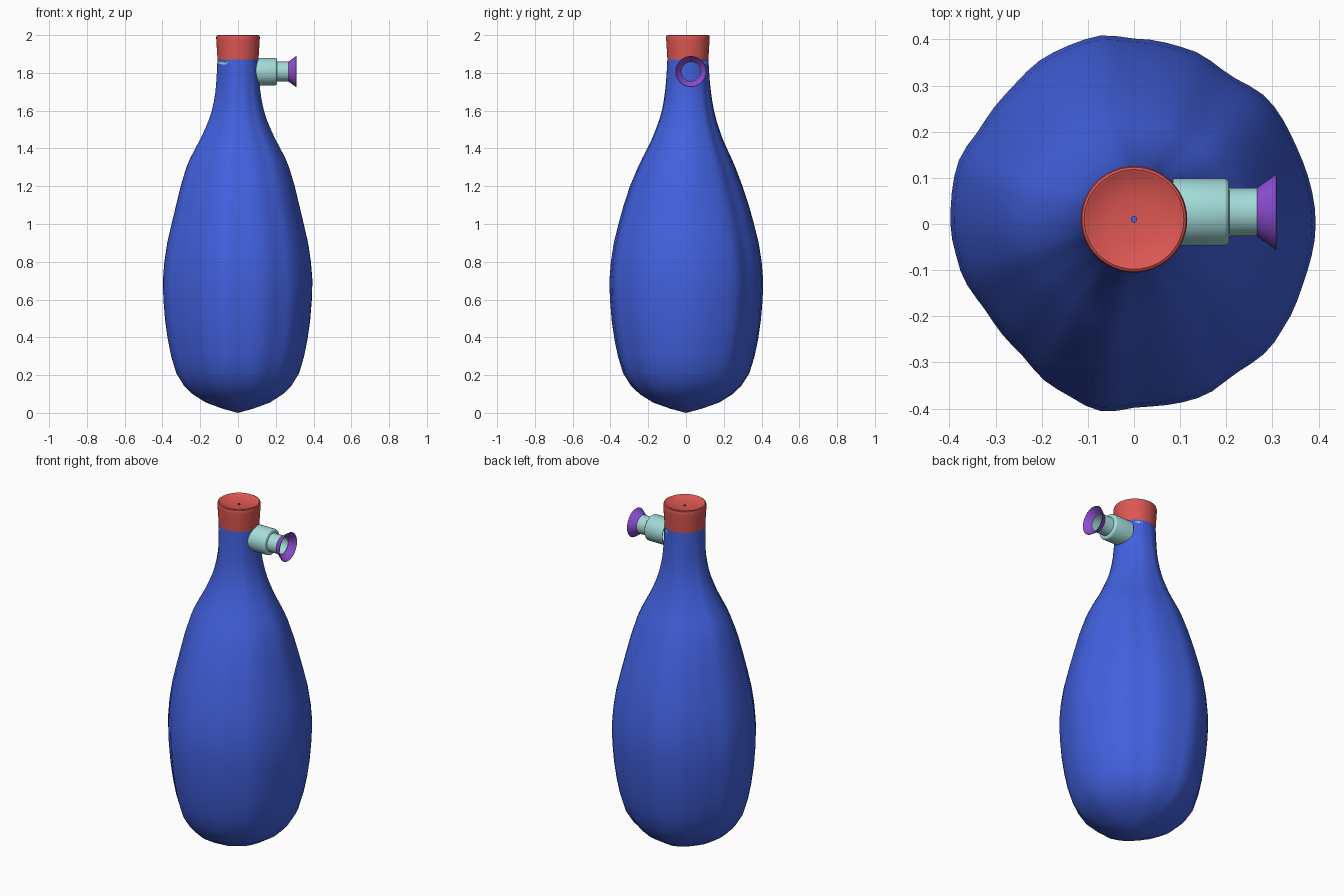
import bpy, bmesh, math
from mathutils import Matrix

if "Cube" in bpy.data.objects:
    bpy.data.objects.remove(bpy.data.objects["Cube"])


def material(name, rgb):
    m = bpy.data.materials.new(name)
    m.diffuse_color = (*rgb, 1)
    m.use_nodes = True
    m.node_tree.nodes["Principled BSDF"].inputs["Base Color"].default_value = m.diffuse_color
    return m


BLUE = material("bottle blue", (0.055, 0.12, 0.74))
RED = material("cap red", (0.72, 0.095, 0.085))
MINT = material("spout mint", (0.37, 0.72, 0.70))
PURPLE = material("bell purple", (0.27, 0.075, 0.66))

CY = 0.01          # the neck and cap sit slightly behind the body axis
SMOOTH = math.radians(35)


def loft(name, rings, mat, matrix=None, angle=SMOOTH, closed=False):
    """Skin a list of point rings; a ring of one point becomes a pole."""
    bm = bmesh.new()
    rows = [[bm.verts.new(p) for p in ring] for ring in rings]
    pairs = list(zip(rows, rows[1:]))
    if closed:
        pairs.append((rows[-1], rows[0]))
    for a, b in pairs:
        n = max(len(a), len(b))
        for i in range(n):
            j = (i + 1) % n
            if len(a) == 1:
                bm.faces.new((a[0], b[i], b[j]))
            elif len(b) == 1:
                bm.faces.new((a[i], a[j], b[0]))
            else:
                bm.faces.new((a[i], a[j], b[j], b[i]))
    bmesh.ops.recalc_face_normals(bm, faces=bm.faces)
    me = bpy.data.meshes.new(name)
    bm.to_mesh(me)
    bm.free()
    me.materials.append(mat)
    ob = bpy.data.objects.new(name, me)
    bpy.context.collection.objects.link(ob)
    if matrix:
        ob.matrix_world = matrix
    bpy.ops.object.select_all(action='DESELECT')
    ob.select_set(True)
    bpy.context.view_layer.objects.active = ob
    bpy.ops.object.shade_smooth_by_angle(angle=angle)
    return ob


def lathe(name, profile, mat, matrix, n=48, closed=False):
    """Revolve (radius, height) points around local z."""
    rings = []
    for r, z in profile:
        k = 1 if r == 0 else n
        rings.append([(r * math.cos(2 * math.pi * i / k), r * math.sin(2 * math.pi * i / k), z)
                      for i in range(k)])
    return loft(name, rings, mat, matrix, closed=closed)


# Body: hand-blown outline, (angle in degrees, radius at the belly)
WAVE = [(0, .394), (24, .39), (43, .397), (57, .384), (72, .397), (90, .402), (100, .415),
        (116, .411), (135, .396), (148, .393), (160, .404), (180, .398), (194, .39),
        (212, .372), (227, .373), (245, .395), (260, .412), (272, .397), (292, .402),
        (304, .392), (317, .399), (327, .394), (341, .389), (360, .394)]
PROFILE = [(.08, .022), (.17, .055), (.24, .10), (.285, .145), (.325, .21), (.352, .30),
           (.37, .39), (.384, .49), (.393, .60), (.396, .70), (.388, .80), (.373, .90),
           (.350, 1.0), (.326, 1.1), (.302, 1.2), (.272, 1.3), (.251, 1.35), (.225, 1.4),
           (.198, 1.45), (.175, 1.5), (.154, 1.55), (.138, 1.6), (.127, 1.65), (.119, 1.7),
           (.114, 1.76), (.111, 1.82), (.109, 1.87)]


def wave(deg):
    for (a0, r0), (a1, r1) in zip(WAVE, WAVE[1:]):
        if a0 <= deg <= a1:
            t = (deg - a0) / (a1 - a0)
            t = t * t * (3 - 2 * t)
            return (r0 + (r1 - r0) * t) / .396


N = 72
body = [[(0, 0, 0)]]
for r, z in PROFILE:
    squash = 1 - .09 * math.exp(-((z - 1.38) / .2) ** 2)
    lift = CY * min(1, max(0, (z - 1.2) / .4))
    fade = 1 if z < 1.7 else max(0, (1.87 - z) / .17)
    ring = []
    for i in range(N):
        a = 2 * math.pi * i / N
        k = r * (1 + (wave(math.degrees(a)) - 1) * fade)
        ring.append((k * math.cos(a), k * math.sin(a) * squash + lift, z))
    body.append(ring)
loft("bottle_body", body, BLUE)

# Cap: tapered stopper with a rounded rim and dished top
up = Matrix.Translation((0, CY, 0))
lathe("cap", [(0, 1.85), (.107, 1.85), (.109, 1.88), (.115, 1.975), (.1155, 1.988), (.113, 1.997),
              (.108, 2.0), (.102, 1.998), (.092, 1.991), (.05, 1.984), (0, 1.981)], RED, up)
lathe("cap_pin", [(0, 1.978), (.007, 1.978), (.007, 1.986), (0, 1.986)], BLUE, up, 12)

# Seal: slightly tilted ring peeping out under the cap
tilt = Matrix.Translation((0, CY, 1.852)) @ Matrix.Rotation(math.radians(3), 4, (1, .6, 0))
lathe("neck_seal", [(.100, -.006), (.1095, -.006), (.1095, .006), (.100, .006)], MINT, tilt, closed=True)

# Spout: hollow stepped tube pointing to +x
side = Matrix.Translation((0, .026, 1.807)) @ Matrix.Rotation(math.pi / 2, 4, 'Y')
lathe("spout_tube", [(.073, .085), (.073, .196), (.071, .202), (.066, .206), (.053, .207), (.052, .212),
                     (.052, .272), (.049, .272), (.049, .202), (.066, .198), (.069, .192), (.069, .085)],
      MINT, side, closed=True)

# Bell: flared open mouth
lathe("spout_bell", [(.053, .267), (.082, .308), (.080, .309), (.050, .269)], PURPLE, side, closed=True)
